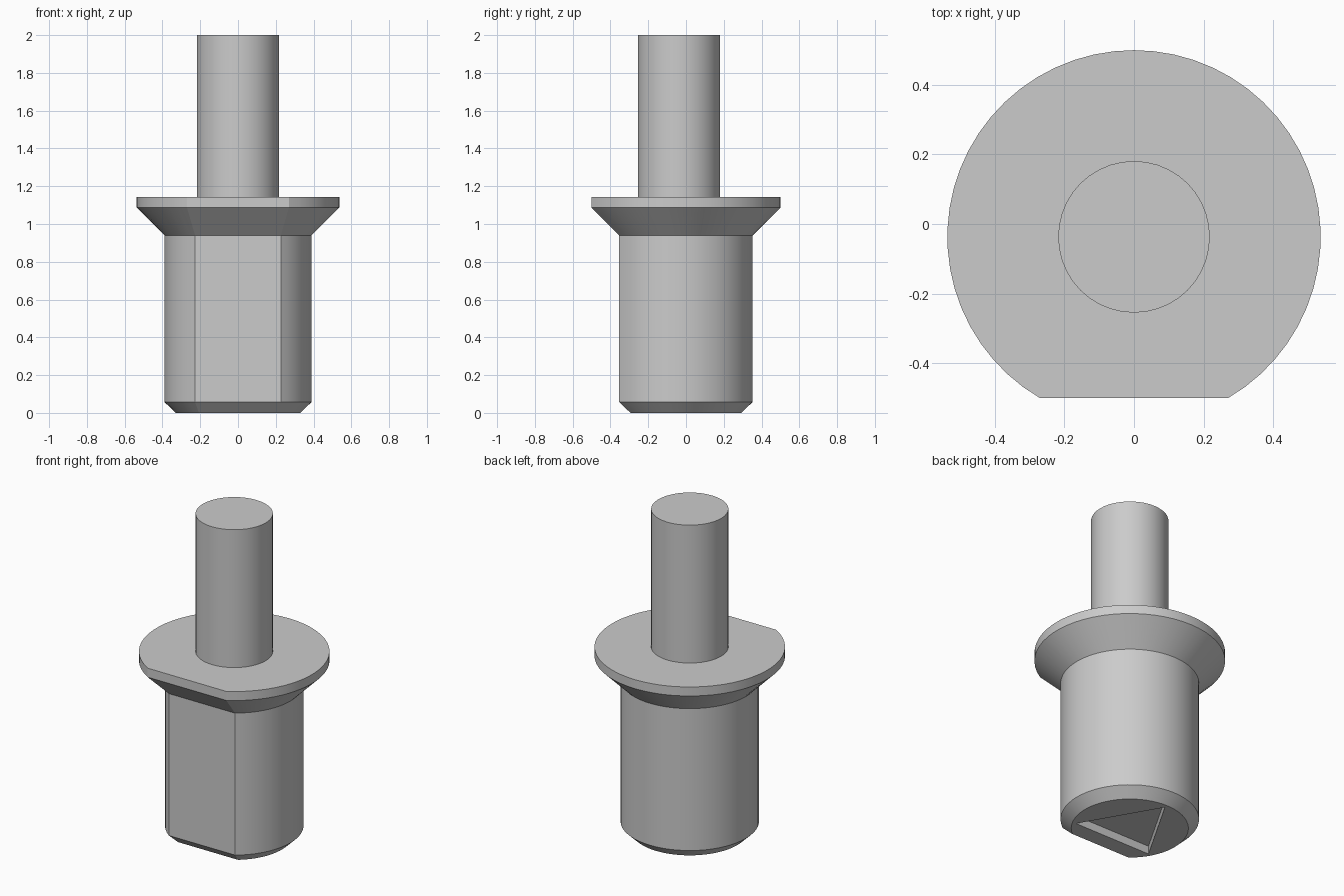
import bpy
import bmesh
from math import acos, cos, sin, pi, radians

cube = bpy.data.objects.get("Cube")
if cube:
    bpy.data.objects.remove(cube, do_unlink=True)

AXIS_Y = -0.037      # round axis, off-centre because the front is cut flat
FLAT_CUT = 0.073     # depth of the flat, constant along the height

grey = bpy.data.materials.new("plain grey")
grey.use_nodes = True
grey.diffuse_color = (0.6, 0.6, 0.6, 1)
grey.node_tree.nodes["Principled BSDF"].inputs["Base Color"].default_value = (0.6, 0.6, 0.6, 1)


def circle(radius, count):
    return [(radius * cos(2 * pi * i / count), radius * sin(2 * pi * i / count))
            for i in range(count)]


def d_shape(radius, count):
    """Circle with a flat towards -y."""
    half = acos((radius - FLAT_CUT) / radius)
    start, sweep = -pi / 2 + half, 2 * (pi - half)
    return [(radius * cos(start + sweep * i / count),
             radius * sin(start + sweep * i / count)) for i in range(count + 1)]


def loft(name, sections):
    """Skin a closed solid through (outline, height) sections."""
    bm = bmesh.new()
    rings = [[bm.verts.new((x, y + AXIS_Y, z)) for x, y in outline]
             for outline, z in sections]
    for low, high in zip(rings, rings[1:]):
        n = len(low)
        for i in range(n):
            j = (i + 1) % n
            bm.faces.new((low[i], low[j], high[j], high[i]))
    bm.faces.new(rings[0][::-1])
    bm.faces.new(rings[-1])
    mesh = bpy.data.meshes.new(name)
    bm.to_mesh(mesh)
    bm.free()
    mesh.materials.append(grey)
    obj = bpy.data.objects.new(name, mesh)
    bpy.context.collection.objects.link(obj)
    return obj


def select_only(obj):
    bpy.ops.object.select_all(action='DESELECT')
    obj.select_set(True)
    bpy.context.view_layer.objects.active = obj


# Body with chamfered foot and flared collar
profile = [(0.33, 0), (0.39, 0.058), (0.39, 0.94), (0.537, 1.087), (0.537, 1.143)]
body = loft("flanged_body", [(d_shape(r, 48), z) for r, z in profile])

# Triangular recess in the underside, pointing to the back
triangle = [(-y, x) for x, y in circle(0.308, 3)]
cutter = loft("recess_cutter", [(triangle, -0.1), (triangle, 0.05)])
cutter.hide_render = True
cut = body.modifiers.new("recess", 'BOOLEAN')
cut.operation = 'DIFFERENCE'
cut.solver = 'EXACT'
cut.object = cutter
select_only(body)
bpy.ops.object.modifier_apply(modifier=cut.name)
bpy.data.objects.remove(cutter, do_unlink=True)

# Round shaft on top
pin = circle(0.218, 40)
shaft = loft("shaft", [(pin, 1.13), (pin, 2.0)])

for part in (body, shaft):
    select_only(part)
    bpy.ops.object.shade_smooth_by_angle(angle=radians(20))
